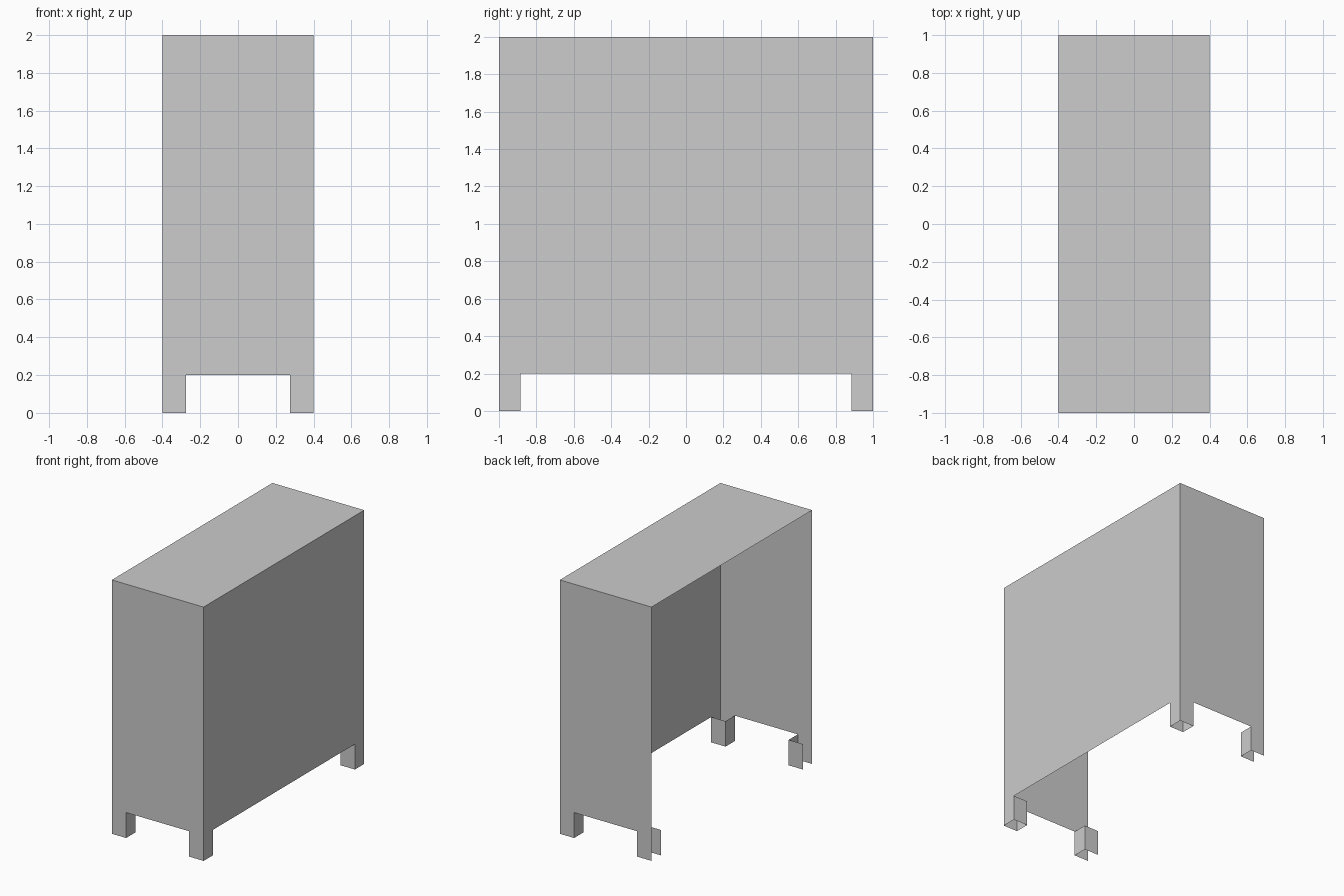
import bpy

if "Cube" in bpy.data.objects:
    bpy.data.objects.remove(bpy.data.objects["Cube"])

HX, HY, TOP = 0.40, 1.00, 2.00      # half width, half depth, height
LX, LY, LEG = 0.125, 0.115, 0.20    # leg width, leg depth, leg height

gray = bpy.data.materials.new("light_gray")
gray.diffuse_color = (0.604, 0.604, 0.604, 1)
gray.use_nodes = True
gray.node_tree.nodes["Principled BSDF"].inputs["Base Color"].default_value = gray.diffuse_color


def sheet(name, points):
    """One flat panel of zero thickness from its outline."""
    mesh = bpy.data.meshes.new(name)
    mesh.from_pydata(points, [], [range(len(points))])
    mesh.materials.append(gray)
    obj = bpy.data.objects.new(name, mesh)
    bpy.context.collection.objects.link(obj)
    return obj


def footed_outline(half, foot):
    """Upright panel whose lower corners run down into feet."""
    inner = half - foot
    return [(-half, 0), (-inner, 0), (-inner, LEG), (inner, LEG),
            (inner, 0), (half, 0), (half, TOP), (-half, TOP)]


# Top panel
sheet("top_panel", [(-HX, -HY, TOP), (HX, -HY, TOP), (HX, HY, TOP), (-HX, HY, TOP)])

# End panels (front and back) and the closed long side; the left side is open
end = footed_outline(HX, LX)
sheet("front_panel", [(x, -HY, z) for x, z in end])
sheet("back_panel", [(-x, HY, z) for x, z in end])
sheet("right_panel", [(HX, y, z) for y, z in footed_outline(HY, LY)])

# Inner faces of the four hollow legs, open at top and bottom
for sx, side in ((-1, "left"), (1, "right")):
    for sy, place in ((-1, "front"), (1, "back")):
        xi, yi = sx * (HX - LX), sy * (HY - LY)
        for kind, a, b in (("cross", (sx * HX, yi), (xi, yi)),
                           ("long", (xi, yi), (xi, sy * HY))):
            if sx * sy < 0:
                a, b = b, a
            sheet(f"{place}_{side}_leg_{kind}_face",
                  [(*b, 0), (*a, 0), (*a, LEG), (*b, LEG)])
